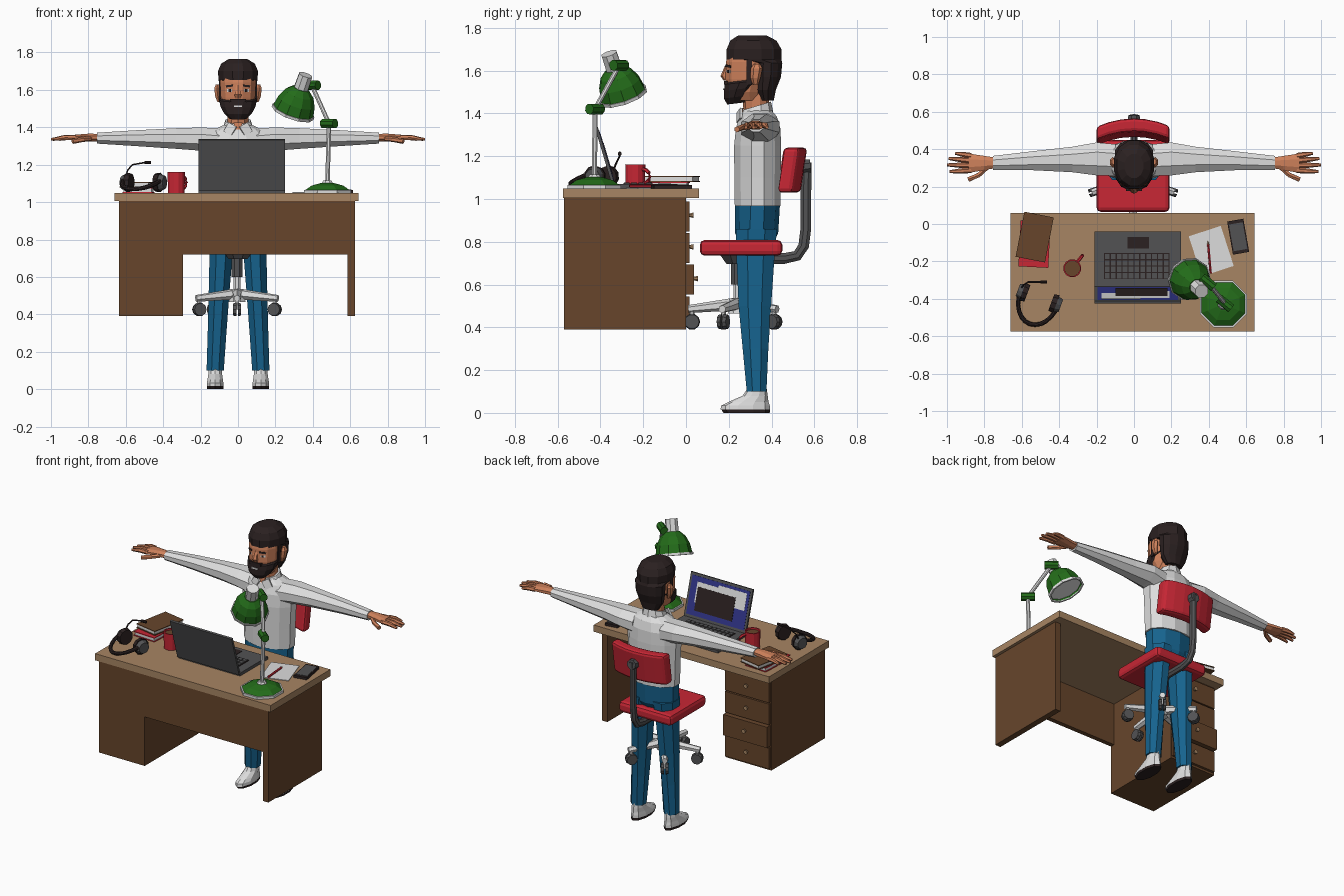
import bpy, bmesh, math
from mathutils import Vector as V, Euler

COLORS = {"white": (.72, .72, .72), "denim_blue": (.008, .125, .27), "red": (.58, .02, .035),
          "green": (.017, .15, .01), "black_brown": (.024, .015, .015), "skin": (.62, .22, .105),
          "dark_wood": (.135, .06, .024), "light_wood": (.39, .235, .125),
          "dark_grey": (.085, .085, .088), "screen_blue": (.03, .035, .25)}
MATS = {}
for k, c in COLORS.items():
    MATS[k] = bpy.data.materials.new(k)
    MATS[k].diffuse_color = (*c, 1)


def finish(name, bm, mat, bevel=0):
    bmesh.ops.recalc_face_normals(bm, faces=bm.faces)
    me = bpy.data.meshes.new(name)
    bm.to_mesh(me)
    bm.free()
    me.materials.append(MATS[mat])
    ob = bpy.data.objects.new(name, me)
    bpy.context.collection.objects.link(ob)
    if bevel:
        b = ob.modifiers.new("bevel", 'BEVEL')
        b.width, b.segments, b.limit_method = bevel, 2, 'ANGLE'
    return ob


def box(name, c, size, mat, rot=(0, 0, 0), bevel=0):
    bm = bmesh.new()
    bmesh.ops.create_cube(bm, size=1)
    r = Euler([math.radians(a) for a in rot]).to_matrix()
    for v in bm.verts:
        v.co = r @ (v.co * V(size)) + V(c)
    return finish(name, bm, mat, bevel)


def span(name, x, y, z, mat, bevel=0):
    """Box from its x, y and z limits."""
    lim = (x, y, z)
    return box(name, [sum(a) / 2 for a in lim], [a[1] - a[0] for a in lim], mat, bevel=bevel)


def loft(name, rings, mat, n=8, axis=None, warp=None, bevel=0):
    """Skin of n-sided rings (centre, a, b); ring planes follow the path when axis is None."""
    bm, loops, k = bmesh.new(), [], 1 / math.cos(math.pi / n)
    pts = [V(r[0]) for r in rings]
    for i, (c, a, b) in enumerate(rings):
        d = V(axis) if axis else pts[min(i + 1, len(pts) - 1)] - pts[max(i - 1, 0)]
        q = V((0, 0, 1)).rotation_difference(d)
        loop = []
        for j in range(n):
            t = (j + .5) * 2 * math.pi / n
            p = q @ V((a * k * math.cos(t), b * k * math.sin(t), 0)) + V(c)
            loop.append(bm.verts.new(warp(p) if warp else p))
        loops.append(loop)
    for l0, l1 in zip(loops, loops[1:]):
        for j in range(n):
            bm.faces.new((l0[j], l0[(j + 1) % n], l1[(j + 1) % n], l1[j]))
    bm.faces.new(loops[0][::-1])
    bm.faces.new(loops[-1])
    return finish(name, bm, mat, bevel)


def zloft(name, x, rows, mat, n=10, warp=None):
    """Upright loft from rows of (z, y centre, x radius, y radius)."""
    return loft(name, [((x, y, z), rx, ry) for z, y, rx, ry in rows], mat, n, (0, 0, 1), warp)


def tube(name, pts, r, mat, n=8):
    return loft(name, [(p, r, r) for p in pts], mat, n)


def rod(name, p, q, r0, r1, mat, n=8):
    return loft(name, [(p, r0, r0), (q, r1, r1)], mat, n)


# desk
span("desk_top", (-.66, .645), (-.575, .06), (1.005, 1.05), "light_wood")
span("desk_pedestal", (-.635, -.295), (-.57, 0), (.39, 1.005), "dark_wood")
span("desk_side_panel", (.585, .625), (-.57, .0), (.39, 1.005), "dark_wood")
span("desk_front_panel", (-.295, .585), (-.57, -.54), (.72, 1.005), "dark_wood")
for i in range(4):
    z, out = .405 + .148 * i, .037 if i == 1 else .017
    span("drawer_front", (-.628, -.302), (0, out), (z, z + .14), "dark_wood")
    rod("drawer_knob", (-.465, out, z + .075), (-.465, out + .018, z + .075), .008, .013, "light_wood")

# laptop
span("laptop_base", (-.21, .25), (-.335, -.04), (1.05, 1.07), "dark_grey")
span("keyboard_bed", (-.16, .19), (-.295, -.155), (1.07, 1.073), "black_brown")
for r in range(4):
    for k in range(11):
        x, y = -.1425 + k * .0315, -.277 + r * .0345
        box("key", (x, y, 1.074), (.025, .028, .005), "dark_grey")
span("touchpad", (-.035, .08), (-.13, -.07), (1.07, 1.073), "black_brown")
TILT = math.radians(16.5)


def lid_plate(name, x, h, w, tall, mat, off, thick=.003):
    up, nrm = V((0, -math.sin(TILT), math.cos(TILT))), V((0, math.cos(TILT), math.sin(TILT)))
    box(name, V((x, -.338, 1.062)) + up * h + nrm * off, (w, thick, tall), mat, (16.5, 0, 0))


lid_plate("laptop_lid", .02, .142, .46, .284, "dark_grey", 0, .014)
lid_plate("laptop_display", .02, .145, .43, .245, "screen_blue", .0075)
lid_plate("window_upper", -.07, .195, .21, .11, "white", .009)
lid_plate("window_lower", .09, .17, .2, .13, "white", .009)
lid_plate("window_dark", .04, .13, .28, .15, "black_brown", .0105)

# desk lamp
lx, ly = .478, -.428
zloft("lamp_base_rim", lx, [(1.05, ly, .125, .125), (1.066, ly, .125, .125)], "white", 8)
zloft("lamp_base", lx, [(1.066, ly, .116, .116), (1.088, ly, .085, .085), (1.102, ly, .035, .035)], "green", 8)
zloft("lamp_base_collar", lx, [(1.1, ly, .03, .03), (1.115, ly, .022, .022)], "white", 8)
elbow, head = V((.487, -.425, 1.42)), V((.395, -.312, 1.625))
rod("lamp_pole", (lx, ly, 1.1), elbow, .012, .012, "white")
rod("lamp_arm", elbow, head, .011, .011, "white")
for j in (elbow, head):
    rod("lamp_joint", j - V((.033, -.027, 0)), j + V((.033, -.027, 0)), .024, .024, "green")
top, mouth = V((.362, -.36, 1.68)), V((.294, -.293, 1.482))
rod("lamp_socket", top, top.lerp(mouth, .4), .036, .038, "white")
axis = (mouth - top)[:]
shade = [(.36, .042), (.5, .075), (.72, .097), (1, .108), (1, .1), (.72, .088), (.5, .066)]
loft("lamp_shade", [(top.lerp(mouth, t), r, r) for t, r in shade], "green", 10, axis)
loft("lamp_shade_rim", [(top.lerp(mouth, t), r, r) for t, r in
     ((.96, .108), (.96, .112), (1.03, .112), (1.03, .1), (.96, .1))], "white", 10, axis)
rod("lamp_bulb", top.lerp(mouth, .5), top.lerp(mouth, .85), .03, .035, "white")

# headset
A, B = V((-.6, -.36, 1.105)), V((-.412, -.43, 1.105))
mid, u, nrm = (A + B) / 2, (B - A).normalized(), V((-.35, -.94, 0))
arc = [math.pi * i / 12 for i in range(13)]
tube("headset_band", [mid + u * -.108 * math.cos(t) + nrm * .148 * math.sin(t)
     + V((0, 0, .02 - .055 * math.sin(t))) for t in arc], .011, "black_brown")
for c, s in ((A, 1), (B, -1)):
    rod("headset_shell", c - u * s * .022, c + u * s * .004, .034, .044, "dark_grey", 10)
    rod("headset_cushion", c + u * s * .004, c + u * s * .032, .05, .046, "black_brown", 10)
tube("microphone_arm", [A + V((0, .02, .03)), (-.59, -.325, 1.17), (-.565, -.31, 1.2), (-.49, -.31, 1.213)],
     .004, "black_brown", 6)
rod("microphone", (-.5, -.31, 1.212), (-.465, -.31, 1.212), .009, .008, "black_brown")

# mug
zloft("mug", -.33, [(z, -.237, r, r) for z, r in ((1.05, .044), (1.16, .047), (1.16, .04), (1.14, .04))], "red", 12)
zloft("coffee", -.33, [(1.14, -.237, .04, .04), (1.148, -.237, .04, .04)], "dark_wood", 12)
tube("mug_handle", [V((-.303, -.203, 1.105)) + V((.62, .78, 0)) * .044 * math.sin(t)
     + V((0, 0, .034 * math.cos(t))) for t in arc[::2]], .008, "red", 6)


# books, paper, pencil and phone
def book(x, y, z, rot, mat):
    box("book_pages", (x, y, z + .014), (.15, .235, .02), "white", (0, 0, rot))
    for dz in (.002, .026):
        box("book_cover", (x, y, z + dz), (.16, .245, .005), mat, (0, 0, rot))


book(-.532, -.108, 1.05, -3, "red")
book(-.531, -.07, 1.079, -11, "dark_wood")
box("paper_sheet", (.413, -.145, 1.052), (.18, .225, .004), "white", (0, 0, 18))
rod("pencil", (.397, -.11, 1.06), (.41, -.265, 1.06), .006, .006, "red", 6)
rod("pencil_tip", (.397, -.11, 1.06), (.395, -.09, 1.06), .006, .001, "light_wood", 6)
box("phone", (.557, -.068, 1.058), (.088, .18, .016), "black_brown", (0, 0, 10))
box("phone_screen", (.557, -.068, 1.067), (.074, .145, .003), "dark_grey", (0, 0, 10))

# office chair
span("chair_seat", (-.2, .19), (.065, .45), (.735, .808), "red", .022)
loft("chair_backrest", [((x, .515, 1.135), .105, .036) for x in (-.2, -.135, -.07, 0, .06, .125, .19)], "red", 4,
     (1, 0, 0), lambda p: V((p.x, p.y - 1.1 * p.x ** 2 + .15 * (p.z - 1.135), p.z)), .018)
loft("chair_back_support", [(p, .018, .025) for p in ((0, .26, .722), (0, .46, .722), (0, .52, .735),
     (0, .55, .78), (0, .56, .86), (0, .56, 1.0), (0, .562, 1.17))], "dark_grey")
rod("chair_back_pad", (0, .53, 1.15), (0, .582, 1.155), .035, .03, "dark_grey")
cy = .24
rod("chair_mechanism", (0, cy, .695), (0, cy, .738), .05, .08, "dark_grey")
rod("chair_column", (-.005, cy, .6), (-.005, cy, .7), .03, .03, "dark_grey")
rod("chair_piston", (-.005, cy, .5), (-.005, cy, .6), .018, .018, "white")
rod("chair_hub", (-.005, cy, .465), (-.005, cy, .535), .045, .035, "white")
for i in range(5):
    t = math.radians(-90 + 72 * i)
    d, side = V((math.cos(t), math.sin(t), 0)), V((-math.sin(t), math.cos(t), 0))
    o = V((-.005, cy, 0))
    rod("chair_leg", o + V((0, 0, .51)), o + d * .23 + V((0, 0, .485)), .026, .016, "white", 6)
    c = o + d * .212 + V((0, 0, .426))
    rod("caster_stem", c, c + V((0, 0, .06)), .01, .01, "white", 6)
    for s in (-1, 1):
        rod("caster_wheel", c + side * s * .004, c + side * s * .022, .036, .032, "dark_grey", 10)

# man: trousers, shirt, neck
zloft("trousers_hips", 0, [(.79, .33, .09, .07), (.84, .33, .155, .096), (.99, .335, .16, .1)], "denim_blue")
zloft("shirt_body", 0, [(.968, .335, .17, .107), (1.1, .335, .173, .109), (1.25, .335, .18, .11),
      (1.33, .337, .18, .104), (1.385, .337, .135, .088), (1.415, .337, .07, .062)], "white", 12)
zloft("neck", 0, [(1.37, .33, .055, .055), (1.5, .325, .055, .06)], "skin")
collar = lambda p: V((p.x, p.y, p.z + .3 * (p.y - .33)))
zloft("shirt_collar", 0, [(1.375, .325, .088, .08), (1.435, .33, .066, .064), (1.435, .33, .057, .056)],
      "white", 10, collar)
loft("open_neck", [((0, .255, 1.36), .003, .006), ((0, .262, 1.425), .024, .006)], "skin", 4, (0, 0, 1))
for s in (-1, 1):
    box("collar_flap", (s * .042, .25, 1.39), (.05, .012, .055), "white", (-12, s * -28, s * 22))
    zloft("trouser_leg", 0, [(.1, .33, .046, .046), (.3, .325, .05, .06), (.5, .322, .055, .076),
          (.75, .325, .062, .09), (.86, .33, .075, .096)], "denim_blue", 8,
          lambda p: V((p.x + s * (.122 - .05 * max(0, p.z - .1)), p.y, p.z)))
    zloft("shoe", s * .122, [(.016, .277, .045, .11), (.034, .278, .044, .108), (.052, .293, .041, .088),
          (.08, .323, .037, .056), (.115, .333, .035, .042)], "white")
    zloft("shoe_sole", s * .122, [(0, .283, .043, .103), (.017, .279, .045, .109)], "black_brown")
    # arm and hand
    loft("shirt_sleeve", [((s * x, y, z), a, b) for x, y, z, a, b in
         ((.1, .342, 1.325, .07, .085), (.2, .348, 1.337, .062, .088), (.33, .345, 1.34, .055, .068),
          (.55, .338, 1.342, .042, .05), (.755, .327, 1.342, .029, .037))], "white", 8, (s, 0, 0))
    loft("palm", [((s * x, y, 1.345), a, b) for x, y, a, b in
         ((.74, .327, .02, .028), (.8, .326, .021, .038), (.885, .325, .014, .052))], "skin", 8, (s, 0, 0))
    for y0, x1, y1 in ((.365, .955, .378), (.339, .99, .35), (.313, .999, .316), (.287, .985, .28)):
        loft("finger", [((s * .87, y0, 1.345), .013, .013), ((s * (.87 + x1) / 2, (y0 + y1) / 2, 1.345), .012, .012),
             ((s * x1, y1, 1.335), .007, .007)], "skin", 6)
    tube("thumb", [(s * .79, .3, 1.34), (s * .83, .262, 1.335), (s * .885, .238, 1.325)], .012, "skin", 6)

# head
zloft("face", 0, [(1.46, .28, .06, .07), (1.5, .275, .082, .083), (1.56, .285, .092, .1),
      (1.64, .29, .096, .103), (1.7, .3, .09, .1)], "skin", 12)
zloft("hair", 0, [(1.46, .375, .055, .035), (1.51, .37, .085, .05), (1.57, .378, .097, .066),
      (1.635, .38, .1, .07), (1.652, .318, .104, .128), (1.7, .318, .107, .128),
      (1.74, .315, .09, .108), (1.765, .31, .05, .065)], "black_brown", 12)
zloft("beard", 0, [(1.445, .235, .045, .042), (1.475, .243, .075, .066), (1.51, .258, .094, .08),
      (1.54, .277, .099, .097), (1.548, .28, .094, .09)], "black_brown", 12,
      lambda p: V((p.x, p.y, p.z + .12 * (p.y - .22))))
loft("nose", [((0, .192, 1.625), .01, .008), ((0, .18, 1.575), .018, .016), ((0, .19, 1.553), .016, .012)],
     "skin", 6, (0, 0, 1))
box("moustache", (0, .187, 1.543), (.085, .02, .018), "black_brown")
box("teeth", (0, .178, 1.513), (.045, .008, .009), "white")
for s in (-1, 1):
    box("eye_white", (s * .044, .202, 1.596), (.032, .008, .015), "white", (0, 0, s * 31))
    box("pupil", (s * .043, .1985, 1.596), (.013, .006, .015), "black_brown", (0, 0, s * 31))
    box("eyebrow", (s * .044, .199, 1.621), (.044, .01, .011), "black_brown", (0, s * 6, s * 31))
    box("sideburn", (s * .093, .295, 1.595), (.018, .026, .125), "black_brown")
    loft("ear", [((s * .1, .325, 1.535), .01, .012), ((s * .108, .325, 1.565), .014, .02),
         ((s * .113, .33, 1.61), .014, .024), ((s * .11, .332, 1.63), .008, .014)], "skin", 6, (0, 0, 1))
